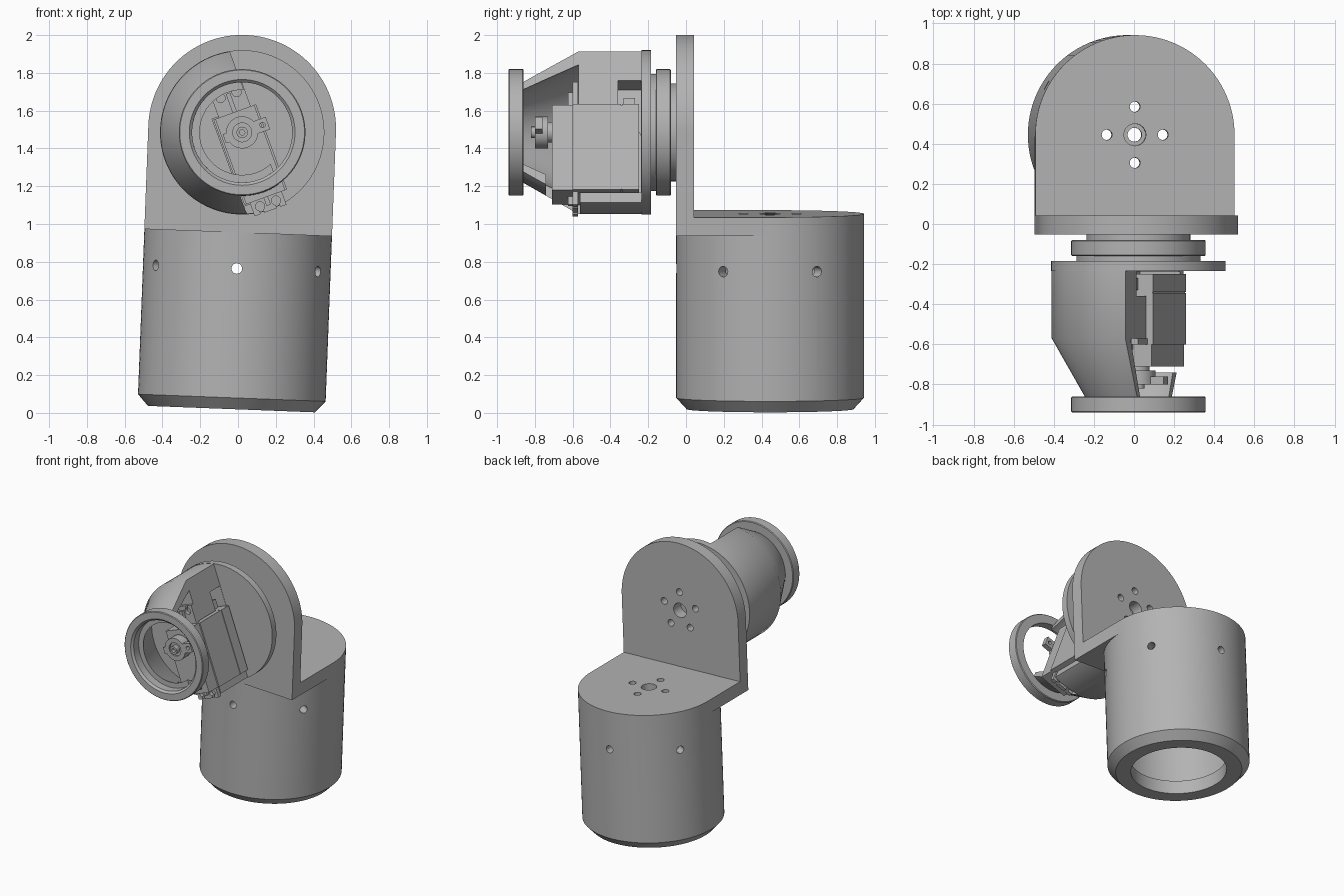
import bpy, bmesh, math
from mathutils import Matrix, Vector

if "Cube" in bpy.data.objects:
    bpy.data.objects.remove(bpy.data.objects["Cube"])

grey = bpy.data.materials.new("plain grey")
grey.use_nodes = True
GREY = (0.45, 0.45, 0.45, 1)
grey.diffuse_color = GREY
grey.node_tree.nodes["Principled BSDF"].inputs["Base Color"].default_value = GREY

T = Matrix.Translation


def rot(deg, axis):
    return Matrix.Rotation(math.radians(deg), 4, axis)


R = 0.497                                             # radius of the body and bracket
BASE = T((-0.035, 0.445, 0.02)) @ rot(2.2, 'Y')       # slightly leaning lower arm
UPRIGHT = BASE @ T((0, -R, 1.485)) @ rot(90, 'X')     # plane of the upright plate
FRONT = T((0.022, 0, 1.485)) @ rot(90, 'X') @ rot(20, 'Z')  # wrist axis, pointing forward


def finish(name, bm, matrix):
    bmesh.ops.remove_doubles(bm, verts=bm.verts, dist=1e-5)
    bmesh.ops.recalc_face_normals(bm, faces=bm.faces)
    bm.transform(matrix)
    mesh = bpy.data.meshes.new(name)
    bm.to_mesh(mesh)
    bm.free()
    mesh.materials.append(grey)
    ob = bpy.data.objects.new(name, mesh)
    bpy.context.collection.objects.link(ob)
    return ob


def lathe(name, profile, matrix, steps=72):
    """Turn a profile of (radius, height) about the local z axis."""
    bm = bmesh.new()
    vs = [bm.verts.new((r, 0, z)) for r, z in profile]
    es = [bm.edges.new(p) for p in zip(vs, vs[1:])]
    if profile[0][0] > 0:
        es.append(bm.edges.new((vs[-1], vs[0])))
    bmesh.ops.spin(bm, geom=vs + es, cent=(0, 0, 0), axis=(0, 0, 1),
                   angle=math.tau, steps=steps)
    return finish(name, bm, matrix)


def rod(name, r, z0, z1, matrix, steps=24):
    return lathe(name, [(0, z0), (r, z0), (r, z1), (0, z1)], matrix, steps)


def prism(name, outline, z0, z1, matrix):
    bm = bmesh.new()
    face = bm.faces.new([bm.verts.new((x, y, z0)) for x, y in outline])
    top = bmesh.ops.extrude_face_region(bm, geom=[face])["geom"]
    bmesh.ops.translate(bm, vec=(0, 0, z1 - z0),
                        verts=[v for v in top if isinstance(v, bmesh.types.BMVert)])
    return finish(name, bm, matrix)


def box(name, x, y, z, matrix):
    return prism(name, [(x[0], y[0]), (x[1], y[0]), (x[1], y[1]), (x[0], y[1])],
                 z[0], z[1], matrix)


def combine(target, others, operation='DIFFERENCE'):
    for other in others:
        mod = target.modifiers.new("combine", 'BOOLEAN')
        mod.operation, mod.solver, mod.object = operation, 'EXACT', other
        bpy.context.view_layer.objects.active = target
        bpy.ops.object.modifier_apply(modifier=mod.name)
        bpy.data.objects.remove(other)


def round_ended(bottom):
    arc = [(R * math.cos(math.pi * i / 48), R * math.sin(math.pi * i / 48)) for i in range(49)]
    return [(-R, bottom), (R, bottom)] + arc


def hole_ring(count, start, distance, z0, z1, matrix):
    return [rod("hole", 0.026, z0, z1,
                matrix @ rot(start + 360 * i / count, 'Z') @ T((distance, 0, 0)))
            for i in range(count)]


# Hollow lower body with chamfered foot and six radial screw holes
body = lathe("lower_body", [(0.335, 0), (0.442, 0), (R, 0.06), (R, 0.935),
                            (0.42, 0.935), (0.42, 0.1), (0.335, 0.1)], BASE, 96)
combine(body, [rod("hole", 0.028, 0.38, 0.6,
                   BASE @ T((0, 0, 0.745)) @ rot(30 + 60 * i, 'Z') @ rot(90, 'Y'))
               for i in range(6)])

# Right-angle bracket: two round-ended plates, each with bolt holes
bracket = prism("angle_bracket", round_ended(-R), 0.935, 1.035, BASE)
combine(bracket, [prism("upright", round_ended(-0.55), -0.095, 0, UPRIGHT)], 'UNION')
WRIST_HOLES = UPRIGHT @ T((0, -0.018, 0))
combine(bracket, [rod("bore", 0.055, 0.985, 1.1, BASE),
                  rod("through_bore", 0.035, 0.9, 1.1, BASE),
                  rod("shaft_bore", 0.055, -0.2, 0.1, WRIST_HOLES)]
        + hole_ring(4, 0, 0.14, 0.9, 1.1, BASE)
        + hole_ring(5, 90, 0.14, -0.2, 0.1, WRIST_HOLES))

# Stepped wrist bearing and turning disc
lathe("wrist_bearing", [(0, 0.045), (0.26, 0.045), (0.26, 0.08), (0.33, 0.08), (0.335, 0.085),
                        (0.335, 0.155), (0.33, 0.16), (0.31, 0.16), (0.31, 0.19), (0, 0.19)], FRONT)
lathe("turning_disc", [(0, 0.185), (0.435, 0.185), (0.435, 0.235), (0, 0.235)], FRONT, 96)

# Half housing: solid drum and hollow cone, cut flat and pocketed for the servo
housing = lathe("half_housing", [(0, 0.22), (0.433, 0.22), (0.433, 0.57), (0.265, 0.865),
                                 (0.225, 0.865), (0.36, 0.57), (0, 0.57)], FRONT, 64)
combine(housing, [box("half", (0.085, 1), (-1, 1), (0.1, 1), FRONT),
                  box("pocket", (-0.125, 0.5), (-0.37, 0.12), (0.237, 0.65), FRONT),
                  box("cable_pocket", (-0.06, 0.5), (0, 0.26), (0.237, 0.36), FRONT),
                  box("lower_slot", (-0.125, 0.5), (-0.46, -0.25), (0.56, 0.74), FRONT)])

# Front ring
lathe("front_ring", [(0.265, 0.86), (0.33, 0.86), (0.335, 0.865), (0.335, 0.935),
                     (0.33, 0.94), (0.28, 0.94), (0.265, 0.925)], FRONT)

# Servo case in three layers
box("servo_base", (-0.12, 0.12), (-0.365, 0.115), (0.25, 0.338), FRONT)
box("servo_seam", (-0.115, 0.115), (-0.36, 0.11), (0.33, 0.35), FRONT)
box("servo_middle", (-0.12, 0.12), (-0.365, 0.115), (0.343, 0.6), FRONT)
box("servo_top", (-0.11, 0.11), (-0.365, 0.115), (0.59, 0.71), FRONT)
box("cable_boot", (-0.03, 0.04), (0.11, 0.18), (0.27, 0.33), FRONT)

# Mounting ears with open screw slots
for name, near, far in (("upper_ear", 0.11, 0.25), ("lower_ear", -0.36, -0.44)):
    ear = box(name, (-0.09, 0.09), sorted((near, far)), (0.572, 0.602), FRONT)
    way = math.copysign(1, far)
    hole_y = far - way * 0.04
    for side in (-0.045, 0.045):
        combine(ear, [rod("slot_end", 0.024, 0.5, 0.7, FRONT @ T((side, hole_y, 0))),
                      box("slot", (side - 0.01, side + 0.01),
                          sorted((hole_y, far + way * 0.05)), (0.5, 0.7), FRONT)])
    box(name + "_rib", (-0.012, 0.012), sorted((near, far - way * 0.03)), (0.6, 0.625), FRONT)

# Output shaft and horn
rod("output_shaft", 0.055, 0.7, 0.74, FRONT)
horn = lathe("horn_disc", [(0.05, 0.73), (0.085, 0.73), (0.085, 0.8), (0.05, 0.8)], FRONT, 40)
rod("horn_core", 0.052, 0.73, 0.785, FRONT)
lathe("horn_screw", [(0.014, 0.78), (0.03, 0.78), (0.03, 0.82), (0.014, 0.82)], FRONT, 24)
arm = box("horn_arm", (0.07, 0.145), (-0.035, 0.035), (0.76, 0.8), FRONT)
combine(arm, [rod("hole", 0.014, 0.7, 0.9, FRONT @ T((0.115, 0, 0)))])
box("horn_tail", (-0.1, -0.07), (-0.025, 0.025), (0.76, 0.8), FRONT)

# Smooth round walls, keep edges sharp
for ob in bpy.context.scene.objects:
    if ob.type == 'MESH' and grey.name in ob.data.materials:
        bpy.ops.object.select_all(action='DESELECT')
        ob.select_set(True)
        bpy.context.view_layer.objects.active = ob
        bpy.ops.object.shade_smooth_by_angle(angle=math.radians(30))
